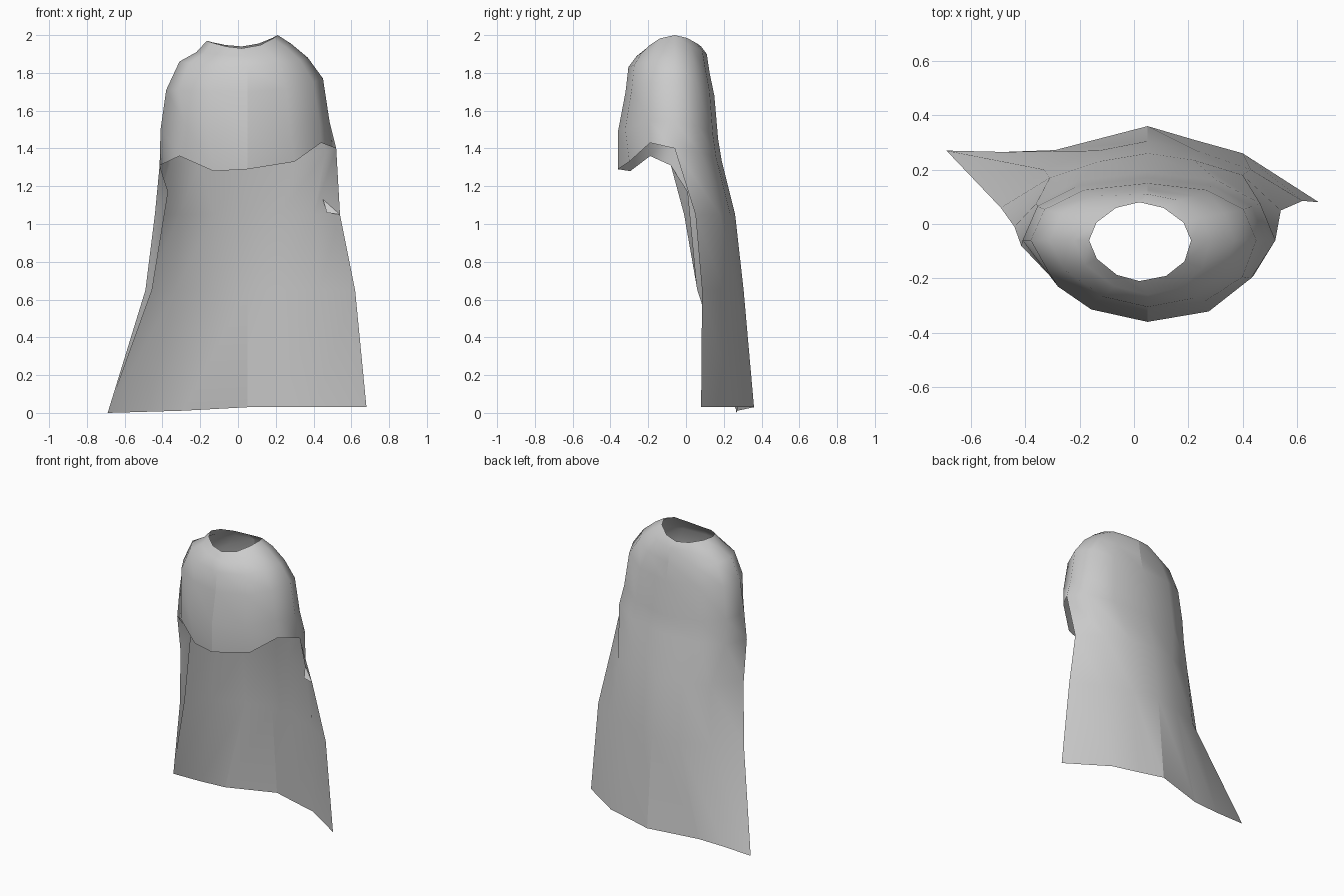
import bpy, bmesh, math

if "Cube" in bpy.data.objects:
    bpy.data.objects.remove(bpy.data.objects["Cube"])

N = 12   # columns round the body; 0 = right side, 3 = back, 6 = left side, 9 = front


def ring(xl, xr, yf, yb, zl, zr, zf, zb, yc=-0.06, pf=1.15, pb=0.88):
    """Uneven rounded loop with separate left/right/front/back extents and heights."""
    pts = []
    cx = 0.05 if xr > 0.25 else 0.02
    for i in range(N):
        a = 2 * math.pi * i / N
        c, s = round(math.cos(a), 5), round(math.sin(a), 5)
        ax = (xr - cx) if c > 0 else (cx - xl)
        ay = (yb - yc) if s > 0 else (yc - yf)
        p = pb if s > 0 else pf
        if s < 0 and c > 0:
            p = 0.95
        zs = zr if c > 0 else zl
        pts.append((cx + math.copysign(abs(c) ** p * ax, c),
                    yc + math.copysign(abs(s) ** p * ay, s),
                    zs * c * c + (zb if s > 0 else zf) * s * s))
    return pts


bm = bmesh.new()

# shoulder mantle: closed loops from the neck opening down to the chest
loops = [
    ring(-0.165, 0.21, -0.21, 0.08, 1.97, 2.00, 1.93, 1.94, pb=1.1),
    ring(-0.22, 0.28, -0.26, 0.11, 1.91, 1.955, 1.89, 1.90, pb=1.0),
    ring(-0.31, 0.37, -0.305, 0.125, 1.86, 1.88, 1.83, 1.80),
    ring(-0.38, 0.45, -0.32, 0.15, 1.71, 1.77, 1.70, 1.68),
    ring(-0.41, 0.485, -0.36, 0.17, 1.50, 1.54, 1.49, 1.45),
]
# front drape folds just above the hem
loops[4][7] = (-0.28, -0.23, 1.53)
loops[4][11] = (0.43, -0.20, 1.55)
# uneven front hem joined to the back half of one more loop
low = ring(-0.415, 0.52, -0.36, 0.19, 1.31, 1.40, 1.29, 1.33)
low[6:] = [(-0.415, -0.08, 1.31), (-0.31, -0.19, 1.36), (-0.13, -0.295, 1.28),
           (0.05, -0.36, 1.29), (0.30, -0.30, 1.33), (0.44, -0.19, 1.43)]
loops.append(low)
rows = [[bm.verts.new(p) for p in lp] for lp in loops]
for a, b in zip(rows, rows[1:]):
    for i in range(N):
        j = (i + 1) % N
        bm.faces.new((a[i], b[i], b[j], a[j]))

# long back panel: seven columns from the right edge round to the left edge
panel = [
    (1.05, [(0.54, 0.05), (0.40, 0.18), (0.22, 0.235), (0.05, 0.26),
            (-0.13, 0.23), (-0.31, 0.17), (-0.44, -0.01)]),
    (0.65, [(0.62, 0.085), (0.43, 0.20), (0.23, 0.27), (0.05, 0.305),
            (-0.13, 0.27), (-0.33, 0.20), (-0.49, 0.06)]),
    (0.02, [(0.68, 0.08), (0.40, 0.26), (0.22, 0.31), (0.05, 0.36),
            (-0.29, 0.272), (-0.48, 0.265), (-0.69, 0.27)]),
]
back = [rows[-1][:7]]
for z, pts in panel:
    hem = z < 0.1
    # the hem tilts gently, reaching the floor at the left corner
    cur = [bm.verts.new((x, y, z + 0.0145 * x / 0.5 if hem and x < 0 else z + 0.01 * hem))
           for x, y in pts]
    for i in range(6):
        bm.faces.new((back[-1][i], cur[i], cur[i + 1], back[-1][i + 1]))
    back.append(cur)

# turned-in lip on the left edge and small turned flap on the right edge
lip = [bm.verts.new(p) for p in ((-0.37, 0.01, 1.17), (-0.455, 0.06, 0.65))]
bm.faces.new((back[0][6], back[1][6], lip[0]))
bm.faces.new((back[1][6], back[2][6], lip[1], lip[0]))
bm.faces.new((back[2][6], back[3][6], lip[1]))
flap = [bm.verts.new(p) for p in ((0.45, 0.10, 1.13), (0.47, 0.06, 1.06))]
bm.faces.new((back[1][0], flap[1], flap[0]))

# centre creases, hem folds and edge lips stay sharp
pairs = [(rows[k][9], rows[k + 1][9]) for k in range(2, 5)]
pairs += [(rows[k][3], rows[k + 1][3]) for k in range(3)]
pairs += [(back[2][c], back[3][c]) for c in (3, 4)]
pairs += [(back[k][6], back[k + 1][6]) for k in range(3)]
for f in bm.faces:
    f.smooth = True
for pair in pairs:
    e = bm.edges.get(pair)
    if e:
        e.smooth = False

me = bpy.data.meshes.new("cape_cloth")
bm.to_mesh(me)
bm.free()
bpy.context.collection.objects.link(bpy.data.objects.new("cape_cloth", me))
